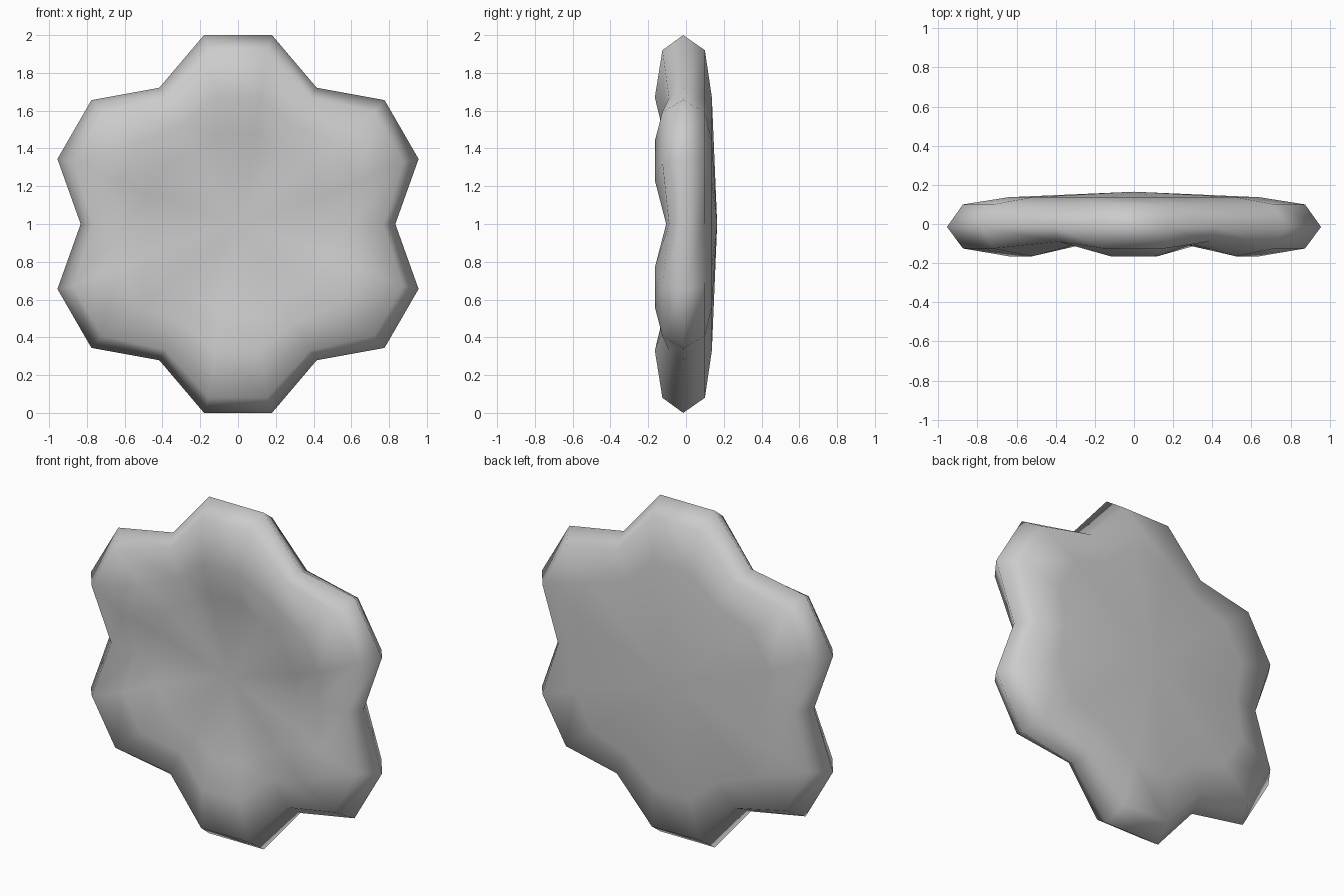
import bpy, bmesh
from math import cos, sin, pi
from mathutils import Vector

if "Cube" in bpy.data.objects:
    bpy.data.objects.remove(bpy.data.objects["Cube"])

# Each ring: petal reach, petal half width, petal y, valley radius, valley y
RINGS = [
    (0.48, 0.10, -0.115, 0.45, -0.097),  # dished front
    (0.67, 0.12, -0.165, 0.60, -0.105),  # front petal crests
    (0.92, 0.155, -0.125, 0.77, -0.09),  # front bevel
    (1.00, 0.18, -0.015, 0.833, -0.012),  # outer rim
    (0.92, 0.155, 0.10, 0.77, 0.10),     # back bevel
    (0.67, 0.12, 0.137, 0.60, 0.137),    # back face
]


def add_ring(bm, reach, half, y, valley, valley_y):
    verts = []
    for k in range(6):
        a = pi / 2 + k * pi / 3
        out, side = Vector((cos(a), 0, sin(a))), Vector((-sin(a), 0, cos(a)))
        for s in (-1, 1):
            verts.append(bm.verts.new(out * reach + side * half * s + Vector((0, y, 1))))
        b = a + pi / 6
        verts.append(bm.verts.new((valley * cos(b), valley_y, 1 + valley * sin(b))))
    return verts


bm = bmesh.new()
rings = [add_ring(bm, *r) for r in RINGS]
n = len(rings[0])

# Walls between neighbouring rings
for r0, r1 in zip(rings, rings[1:]):
    for i in range(n):
        j = (i + 1) % n
        bm.faces.new((r0[i], r0[j], r1[j], r1[i]))

# Front dish and gently domed back
for ring, y in ((rings[0], -0.085), (rings[-1], 0.165)):
    centre = bm.verts.new((0, y, 1))
    for i in range(n):
        bm.faces.new((ring[i], ring[(i + 1) % n], centre))

bmesh.ops.recalc_face_normals(bm, faces=bm.faces)
mesh = bpy.data.meshes.new("flower_disc")
bm.to_mesh(mesh)
bm.free()
disc = bpy.data.objects.new("flower_disc", mesh)
bpy.context.collection.objects.link(disc)
for p in mesh.polygons:
    p.use_smooth = True
